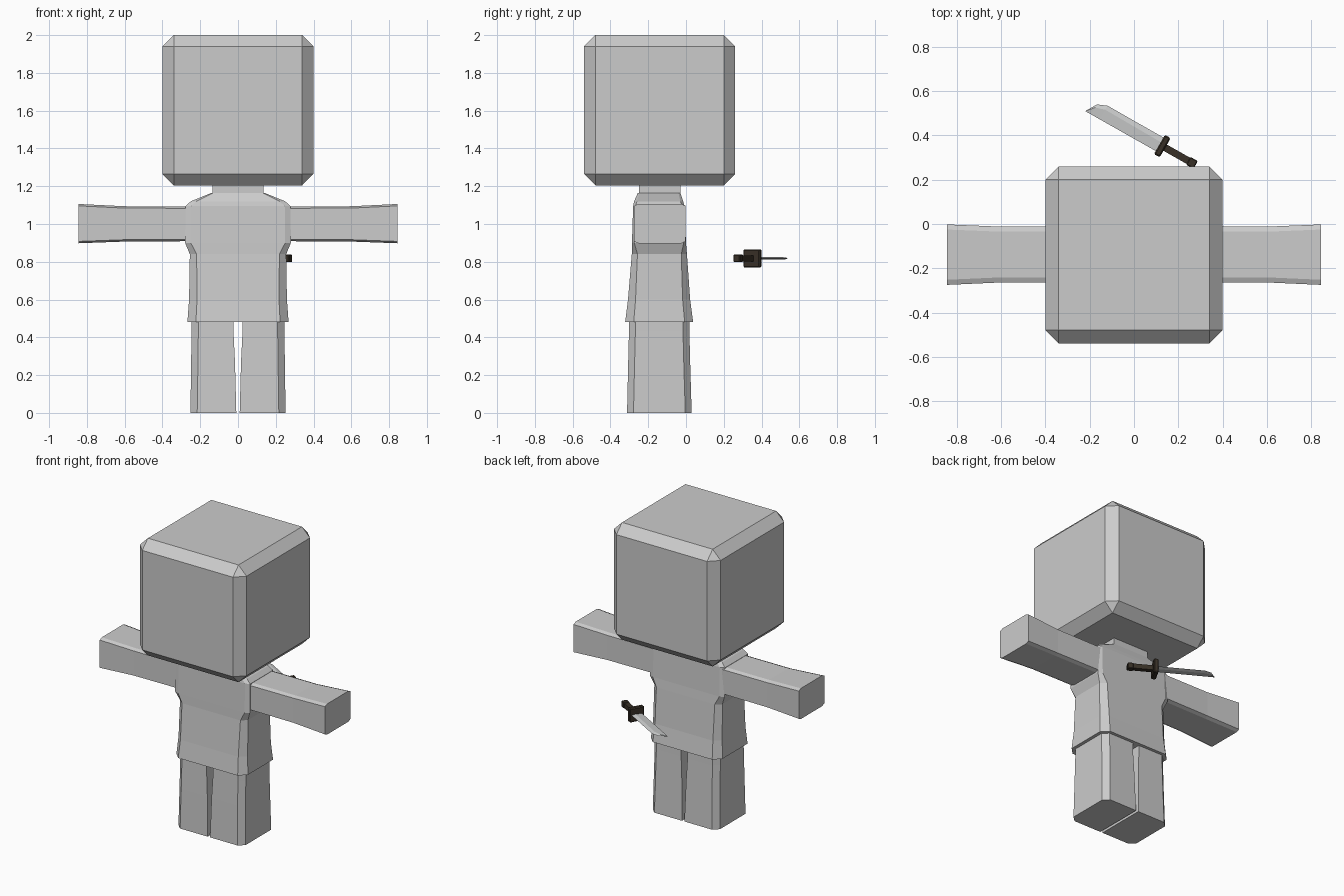
import bpy, bmesh, math
from mathutils import Matrix, Vector

if "Cube" in bpy.data.objects:
    bpy.data.objects.remove(bpy.data.objects["Cube"])


def material(name, rgb):
    m = bpy.data.materials.new(name)
    m.diffuse_color = (*rgb, 1)
    m.use_nodes = True
    m.node_tree.nodes["Principled BSDF"].inputs["Base Color"].default_value = m.diffuse_color
    return m


GREY = material("pale grey", (0.6, 0.6, 0.6))
STEEL = material("steel", (0.6, 0.61, 0.61))
BROWN = material("dark brown", (0.04, 0.03, 0.02))


def finish(name, bm, mat, matrix=None):
    bmesh.ops.recalc_face_normals(bm, faces=bm.faces)
    me = bpy.data.meshes.new(name)
    bm.to_mesh(me)
    bm.free()
    me.materials.append(mat)
    ob = bpy.data.objects.new(name, me)
    bpy.context.collection.objects.link(ob)
    if matrix:
        ob.matrix_world = matrix
    return ob


def loft(name, rings, mat, matrix=None):
    """Skin a list of equal-length point rings and cap both ends."""
    bm = bmesh.new()
    vs = [[bm.verts.new(p) for p in ring] for ring in rings]
    n = len(vs[0])
    for a, b in zip(vs, vs[1:]):
        for i in range(n):
            j = (i + 1) % n
            bm.faces.new((a[i], a[j], b[j], b[i]))
    bm.faces.new(vs[0])
    bm.faces.new(vs[-1])
    return finish(name, bm, mat, matrix)


def octagon(a0, a1, b0, b1, ca, cb):
    """Rectangle with chamfered corners."""
    return [(a0 + ca, b0), (a1 - ca, b0), (a1, b0 + cb), (a1, b1 - cb),
            (a1 - ca, b1), (a0 + ca, b1), (a0, b1 - cb), (a0, b0 + cb)]


def box(name, lo, hi, mat, bevel=0, matrix=None):
    bm = bmesh.new()
    bmesh.ops.create_cube(bm, size=1)
    lo, hi = Vector(lo), Vector(hi)
    for v in bm.verts:
        v.co = Vector((lo[i] + hi[i]) / 2 + v.co[i] * (hi[i] - lo[i]) for i in range(3))
    if bevel:
        bmesh.ops.bevel(bm, geom=bm.edges[:], offset=bevel, segments=1,
                        profile=0.5, affect='EDGES')
    return finish(name, bm, mat, matrix)


# Head and neck
box("head", (-0.4, -0.54, 1.205), (0.4, 0.26, 2.0), GREY, 0.06)
box("neck", (-0.135, -0.25, 1.14), (0.135, -0.03, 1.23), GREY)

# Torso: (z, half width, y front, y back, chamfer x, chamfer y)
torso = [(0.48, 0.268, -0.322, 0.038, 0.045, 0.045),
         (0.60, 0.259, -0.307, 0.022, 0.042, 0.04),
         (0.84, 0.255, -0.287, 0.005, 0.036, 0.03),
         (0.90, 0.280, -0.286, 0.000, 0.03, 0.012),
         (1.095, 0.278, -0.280, -0.008, 0.03, 0.012),
         (1.12, 0.250, -0.275, -0.015, 0.03, 0.015),
         (1.165, 0.140, -0.255, -0.030, 0.01, 0.01)]
loft("torso", [[(x, y, z) for x, y in octagon(-w, w, f, b, cx, cy)]
               for z, w, f, b, cx, cy in torso], GREY)

# Arms: (x, y front, y back, z bottom, z top)
arm = [(0.25, -0.264, -0.012, 0.909, 1.093),
       (0.60, -0.264, -0.012, 0.907, 1.094),
       (0.845, -0.275, -0.002, 0.898, 1.106)]
# Legs: (z, inner x, outer x, y front, y back)
leg = [(0.0, 0.009, 0.252, -0.312, 0.03),
       (0.27, 0.016, 0.248, -0.306, 0.022),
       (0.43, 0.024, 0.246, -0.302, 0.018),
       (0.50, 0.024, 0.246, -0.300, 0.017)]
for side, s in (("left", -1), ("right", 1)):
    loft(side + "_arm", [[(s * x, y, z) for y, z in octagon(f, b, lo, hi, 0.023, 0.01)]
                         for x, f, b, lo, hi in arm], GREY)
    loft(side + "_leg", [[(s * i, f, z), (s * (o - 0.036), f, z), (s * o, f + 0.034, z),
                          (s * o, b - 0.034, z), (s * (o - 0.036), b, z), (s * i, b, z)]
                         for z, i, o, f, b in leg], GREY)

# Knife behind the body: local x runs toward the tip, origin at the guard
place = Matrix.Translation((0.128, 0.352, 0.818)) @ Matrix.Rotation(math.radians(150.5), 4, 'Z') \
    @ Matrix.Rotation(math.pi, 4, 'X')
box("knife_guard", (-0.015, -0.05, -0.048), (0.015, 0.05, 0.048), BROWN, 0.006, place)
box("knife_grip", (-0.14, -0.016, -0.016), (0.0, 0.016, 0.016), BROWN, 0, place)
box("knife_pommel", (-0.173, -0.02, -0.02), (-0.135, 0.02, 0.02), BROWN, 0.004, place)

# Blade: (x, straight edge, ridge, curved edge), thin diamond section
blade = [(0.0, -0.034, 0.012, 0.036), (0.305, -0.034, 0.016, 0.037),
         (0.350, -0.034, 0.002, 0.018), (0.380, -0.034, -0.033, -0.032)]
h = (0.006, 0.006, 0.005, 0.001)
# the placement flips y, so the curved edge keeps its outward side
loft("knife_blade", [[(x, a, 0), (x, r, t), (x, b, 0), (x, r, -t)]
                     for (x, a, r, b), t in zip(blade, h)], STEEL, place)
